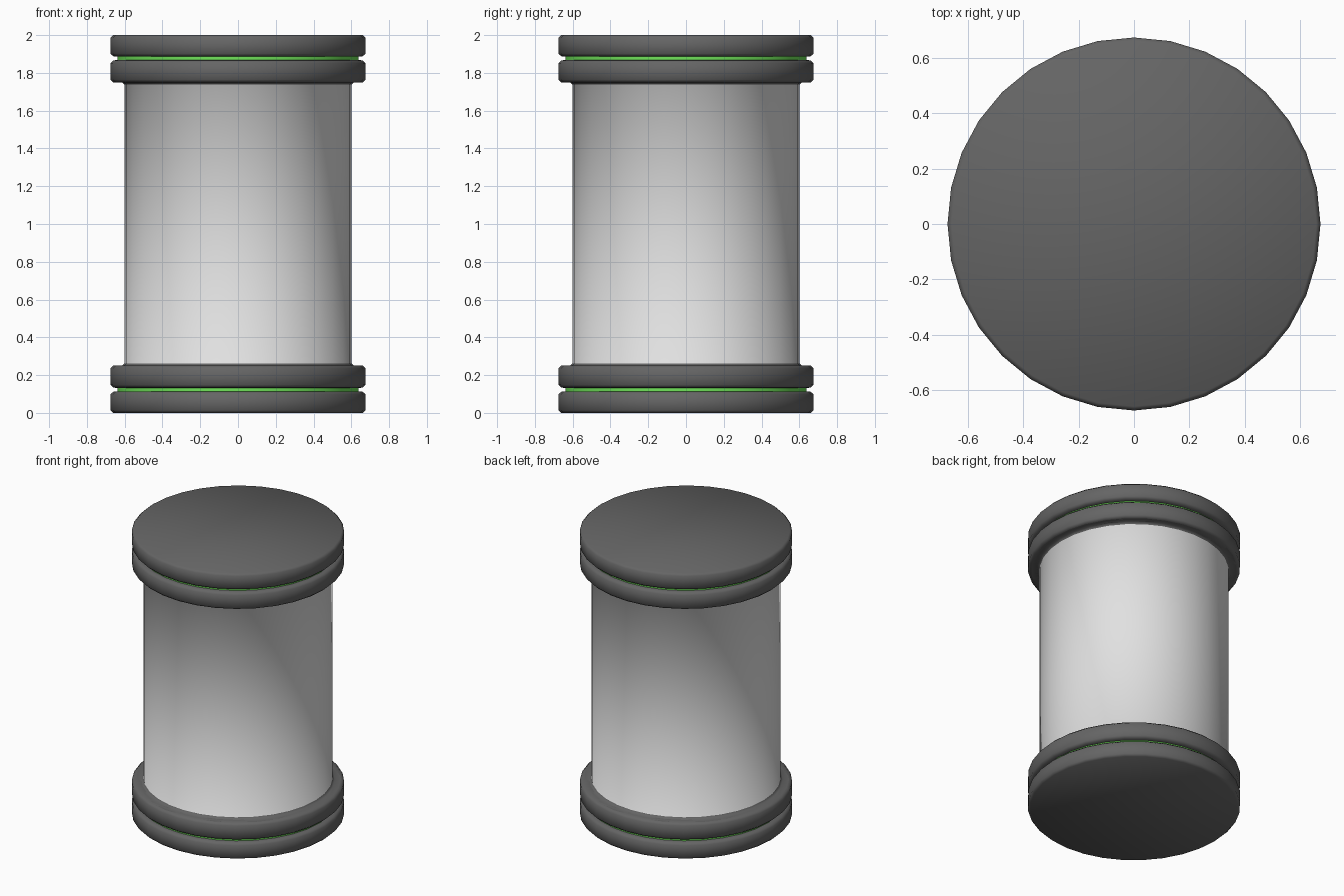
import bpy
import bmesh
from math import cos, sin, tau

SIDES = 32
HEIGHT = 2.0

cube = bpy.data.objects.get("Cube")
if cube:
    bpy.data.objects.remove(cube, do_unlink=True)


def make_material(name, rgb):
    mat = bpy.data.materials.new(name)
    mat.use_nodes = True
    color = (*rgb, 1.0)
    mat.diffuse_color = color
    bsdf = mat.node_tree.nodes["Principled BSDF"]
    bsdf.inputs["Base Color"].default_value = color
    bsdf.inputs["Roughness"].default_value = 0.6
    return mat


dark = make_material("dark grey", (0.13, 0.13, 0.13))
pale = make_material("pale grey", (0.75, 0.75, 0.75))
green = make_material("bright green", (0.16, 0.76, 0.10))


def lathe(name, profile, materials, cap=False, flip=False, rule=None):
    """Revolve (radius, z) points around z; flip turns the part upside down."""
    if flip:
        profile = [(r, HEIGHT - z) for r, z in profile]
    bm = bmesh.new()
    rings = [[bm.verts.new((r * cos(tau * i / SIDES), r * sin(tau * i / SIDES), z))
              for i in range(SIDES)] for r, z in profile]
    for low, high in zip(rings, rings[1:]):
        for i in range(SIDES):
            j = (i + 1) % SIDES
            quad = [low[i], low[j], high[j], high[i]]
            bm.faces.new(quad[::-1] if flip else quad)
    if cap:
        bm.faces.new(rings[0] if flip else rings[0][::-1])
    for face in bm.faces:
        face.smooth = True
        if rule:
            face.material_index = rule(face.calc_center_median().z)
    mesh = bpy.data.meshes.new(name)
    bm.to_mesh(mesh)
    bm.free()
    for mat in materials:
        mesh.materials.append(mat)
    obj = bpy.data.objects.new(name, mesh)
    bpy.context.collection.objects.link(obj)
    return obj


# Barrel with small dark flares where it meets the collars
flare = [(0.655, 0.25), (0.615, 0.25), (0.602, 0.262)]
barrel = flare + [(r, HEIGHT - z) for r, z in reversed(flare)]
lathe("barrel", barrel, [pale, dark],
      rule=lambda z: 0 if abs(z - HEIGHT / 2) < 0.5 else 1)

# Bevelled end disc, glowing groove and inner collar at each end
disc = [(0.66, 0), (0.675, 0.014), (0.675, 0.098), (0.66, 0.112), (0.638, 0.114)]
groove = [(0.638, 0.112), (0.638, 0.134)]
collar = [(0.638, 0.132), (0.66, 0.134), (0.675, 0.148),
          (0.675, 0.236), (0.66, 0.25), (0.61, 0.25)]
for end, flip in (("bottom", False), ("top", True)):
    lathe(end + "_disc", disc, [dark], cap=True, flip=flip)
    lathe(end + "_green_ring", groove, [green], flip=flip)
    lathe(end + "_collar", collar, [dark], flip=flip)
